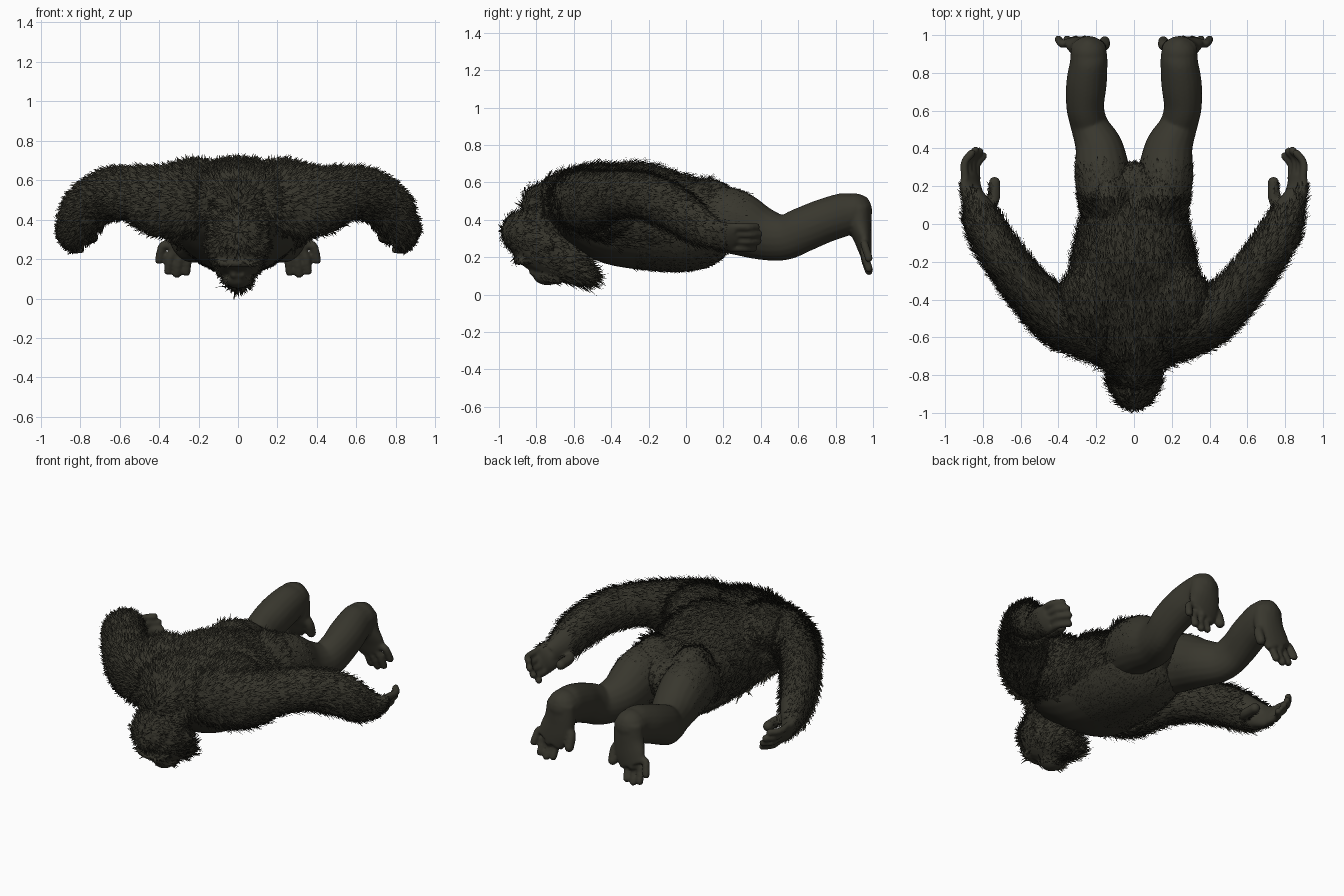
import bpy, bmesh, math, random
from mathutils import Vector, Matrix

random.seed(4)
cube = bpy.data.objects.get("Cube")
if cube:
    bpy.data.objects.remove(cube)


def material(name, rgb):
    m = bpy.data.materials.new(name)
    m.use_nodes = True
    m.diffuse_color = (*rgb, 1)
    m.node_tree.nodes["Principled BSDF"].inputs["Base Color"].default_value = (*rgb, 1)
    return m


SKIN = material("dark olive skin", (0.040, 0.038, 0.027))
FUR = material("dark olive fur", (0.036, 0.034, 0.024))


def ball(bm, centre, radii):
    mat = Matrix.Translation(centre) @ Matrix.Diagonal((*radii, 1))
    bmesh.ops.create_uvsphere(bm, u_segments=16, v_segments=10, radius=1, matrix=mat)


def spline(keys, steps):
    """Smooth curve through the keys, whatever their dimension."""
    k = [Vector(p) for p in keys]
    k = [k[0] * 2 - k[1]] + k + [k[-1] * 2 - k[-2]]
    out = []
    for i in range(1, len(k) - 2):
        a, b, c, d = k[i - 1:i + 3]
        for s in range(steps):
            t = s / steps
            out.append(0.5 * (b * 2 + (c - a) * t + (a * 2 - b * 5 + c * 4 - d) * t * t
                              + (b * 3 - a - c * 3 + d) * t ** 3))
    return out + [k[-2]]


def tube(bm, keys, up=(0, 0, 1), sides=20):
    """Closed limb through (x, y, z, half width, half depth) keys with round ends."""
    pts = spline(keys, 5)
    rings = []
    for i, p in enumerate(pts):
        q = Vector(p[:3])
        tan = Vector(pts[min(i + 1, len(pts) - 1)][:3]) - Vector(pts[max(i - 1, 0)][:3])
        side = tan.cross(Vector(up)).normalized()
        high = side.cross(tan).normalized()
        ring = []
        for j in range(sides):
            a = math.tau * j / sides
            ring.append(bm.verts.new(q + side * (math.cos(a) * p[3]) + high * (math.sin(a) * p[4])))
        rings.append(ring)
    for r, s in zip(rings, rings[1:]):
        for j in range(sides):
            n = (j + 1) % sides
            bm.faces.new((r[j], r[n], s[n], s[j]))
    bm.faces.new(rings[0][::-1])
    bm.faces.new(rings[-1])
    for p in (pts[0], pts[-1]):
        ball(bm, p[:3], [min(p[3], p[4])] * 3)


def digit(bm, path, r):
    tube(bm, [(*p, r, r) for p in path], up=(0.3, 0.2, 0.9), sides=10)


def finish(name, bm, voxel, mirror=False):
    """Fuse the pieces into one smooth skin."""
    if mirror:
        bmesh.ops.scale(bm, vec=(-1, 1, 1), verts=bm.verts)
    bmesh.ops.recalc_face_normals(bm, faces=bm.faces)
    me = bpy.data.meshes.new(name)
    bm.to_mesh(me)
    bm.free()
    ob = bpy.data.objects.new(name, me)
    bpy.context.collection.objects.link(ob)
    rm = ob.modifiers.new("fuse", 'REMESH')
    rm.mode, rm.voxel_size = 'VOXEL', voxel
    sm = ob.modifiers.new("soften", 'SMOOTH')
    sm.factor, sm.iterations = 0.5, 4
    bpy.context.view_layer.update()
    fused = bpy.data.meshes.new_from_object(ob.evaluated_get(bpy.context.evaluated_depsgraph_get()))
    ob.modifiers.clear()
    ob.data = fused
    fused.materials.clear()
    fused.materials.append(SKIN)
    fused.shade_smooth()
    return ob


def fur(skin, density, rule, flow):
    """Scatter pointed tufts; rule gives the length at a point, flow the lay."""
    bm = bmesh.new()
    for f in skin.data.polygons:
        count = f.area * density
        n, c = f.normal, f.center
        for _ in range(int(count + random.random())):
            length = rule(c, n) * random.uniform(0.5, 1.5)
            if length <= 0:
                continue
            lay = flow(c) + Vector([random.gauss(0, 0.28) for _ in range(3)])
            lay -= n * lay.dot(n)
            d = (lay.normalized() + n * random.uniform(0.12, 0.6)).normalized() * length
            s = d.cross(n).normalized() * (0.0035 + length * 0.07)
            p = c - n * 0.003 + Vector([random.uniform(-1, 1) * 0.005 for _ in range(3)])
            bm.faces.new([bm.verts.new(v) for v in (p - s, p + s, p + d)])
    me = bpy.data.meshes.new(skin.name + "_fur")
    bm.to_mesh(me)
    bm.free()
    me.materials.append(FUR)
    bpy.context.collection.objects.link(bpy.data.objects.new(me.name, me))


# Torso: shoulders, barrel chest, belly and hips
bm = bmesh.new()
tube(bm, [(0, -0.76, 0.47, 0.17, 0.12), (0, -0.67, 0.48, 0.28, 0.17), (0, -0.55, 0.465, 0.355, 0.215),
          (0, -0.40, 0.43, 0.36, 0.265), (0, -0.25, 0.415, 0.335, 0.28), (0, -0.10, 0.385, 0.305, 0.265),
          (0, 0.02, 0.375, 0.28, 0.25), (0, 0.12, 0.39, 0.26, 0.22), (0, 0.20, 0.42, 0.20, 0.13)], sides=32)
for s in (-1, 1):
    ball(bm, (s * 0.22, -0.45, 0.55), (0.19, 0.22, 0.14))
    ball(bm, (s * 0.26, -0.45, 0.43), (0.15, 0.18, 0.14))
    ball(bm, (s * 0.13, 0.12, 0.46), (0.13, 0.17, 0.155))
torso = finish("torso", bm, 0.012)


def torso_fur(c, n):
    if n.z < -0.35 and abs(c.x) < 0.28:
        return 0 if c.y < -0.28 else 0.02
    return 0.025 if c.y > 0.1 else 0.06


fur(torso, 11000, torso_fur, lambda c: Vector((c.x * 0.8, 1, 0)))

# Head: crown to chin, neck, brow, muzzle, nose and ears
bm = bmesh.new()
tube(bm, [(0, -0.87, 0.335, 0.135, 0.115), (0, -0.79, 0.28, 0.145, 0.15), (0, -0.69, 0.20, 0.12, 0.13),
          (0, -0.60, 0.14, 0.075, 0.085), (0, -0.55, 0.10, 0.045, 0.05)])
tube(bm, [(0, -0.83, 0.36, 0.13, 0.10), (0, -0.70, 0.42, 0.16, 0.15), (0, -0.60, 0.46, 0.2, 0.17)])
tube(bm, [(x, -0.90 + abs(x) * 0.3, 0.18, 0.022, 0.022) for x in (-0.08, 0, 0.08)])
ball(bm, (0, -0.74, 0.105), (0.07, 0.08, 0.055))
for s in (-1, 1):
    ball(bm, (s * 0.02, -0.815, 0.12), (0.022, 0.025, 0.02))
    ball(bm, (s * 0.14, -0.75, 0.27), (0.015, 0.03, 0.035))
head = finish("head", bm, 0.009)


def head_fur(c, n):
    if -n.y * 0.6 - n.z * 0.8 > 0.55 and -0.93 < c.y < -0.68 and c.z < 0.25:
        return 0
    return 0.08 if c.y > -0.66 and c.z < 0.25 else 0.045


fur(head, 13000, head_fur, lambda c: Vector((c.x * 0.5, 1, -0.15)))

for side, mirror in (("left", False), ("right", True)):
    # Arm with a tilted palm, four fingers and a thumb
    bm = bmesh.new()
    tube(bm, [(0.20, -0.57, 0.50, 0.16, 0.17), (0.38, -0.505, 0.495, 0.15, 0.17),
              (0.53, -0.38, 0.53, 0.125, 0.13), (0.66, -0.22, 0.525, 0.112, 0.122),
              (0.765, -0.06, 0.455, 0.105, 0.118), (0.82, 0.07, 0.365, 0.083, 0.10),
              (0.85, 0.16, 0.32, 0.05, 0.075)])
    tube(bm, [(0.845, 0.12, 0.33, 0.055, 0.08), (0.865, 0.20, 0.31, 0.04, 0.088),
              (0.865, 0.26, 0.305, 0.028, 0.083)], up=(0.5, 0, 0.85))
    for i in range(4):
        x, z, reach = 0.832 + i * 0.021, 0.25 + i * 0.038, (0.0, 0.025, 0.03, 0.015)[i]
        digit(bm, [(x, 0.24, z), (x + 0.002, 0.31 + reach, z - 0.003),
                   (x - 0.035, 0.36 + reach, z - 0.002)], 0.021)
    digit(bm, [(0.81, 0.07, 0.33), (0.745, 0.12, 0.315), (0.738, 0.22, 0.31)], 0.031)
    arm = finish(side + "_arm", bm, 0.009, mirror)
    sign = -1 if mirror else 1
    fur(arm, 11000, lambda c, n: 0 if c.y > 0.2 or (c.y > 0.08 and n.x * sign < 0.1)
        else 0.055 - max(0, c.y) * 0.14,
        lambda c: Vector((sign * max(0.1, 0.7 - max(0, c.y + 0.3)), 1, -0.3 if c.y > -0.25 else 0)))

    # Leg with the foot hanging down, four toes and a thumb-like big toe
    bm = bmesh.new()
    tube(bm, [(0.145, 0.10, 0.42, 0.145, 0.17), (0.165, 0.25, 0.39, 0.148, 0.175),
              (0.185, 0.40, 0.328, 0.128, 0.143), (0.235, 0.52, 0.305, 0.10, 0.122),
              (0.258, 0.62, 0.345, 0.10, 0.12), (0.252, 0.74, 0.395, 0.107, 0.118),
              (0.24, 0.85, 0.43, 0.10, 0.115), (0.24, 0.90, 0.445, 0.097, 0.10)])
    tube(bm, [(0.24, 0.925, 0.47, 0.092, 0.065), (0.245, 0.93, 0.37, 0.10, 0.062),
              (0.265, 0.948, 0.29, 0.105, 0.046), (0.295, 0.962, 0.225, 0.092, 0.032)], up=(0, 1, 0))
    for base, tip, z in ((0.225, 0.262, 0.135), (0.27, 0.31, 0.125), (0.315, 0.355, 0.14), (0.35, 0.40, 0.195)):
        digit(bm, [(base, 0.955, 0.27), ((base + tip) / 2 + 0.008, 0.955, z + 0.07), (tip, 0.978, z)], 0.022)
    digit(bm, [(0.20, 0.93, 0.35), (0.158, 0.945, 0.29), (0.155, 0.967, 0.22)], 0.029)
    leg = finish(side + "_leg", bm, 0.009, mirror)
    fur(leg, 9000, lambda c, n: (0.035 if c.y < 0.15 else 0.02) if c.y < 0.28 + random.random() * 0.07 and n.z > -0.5
        else 0, lambda c: Vector((0, 1, -0.2)))
